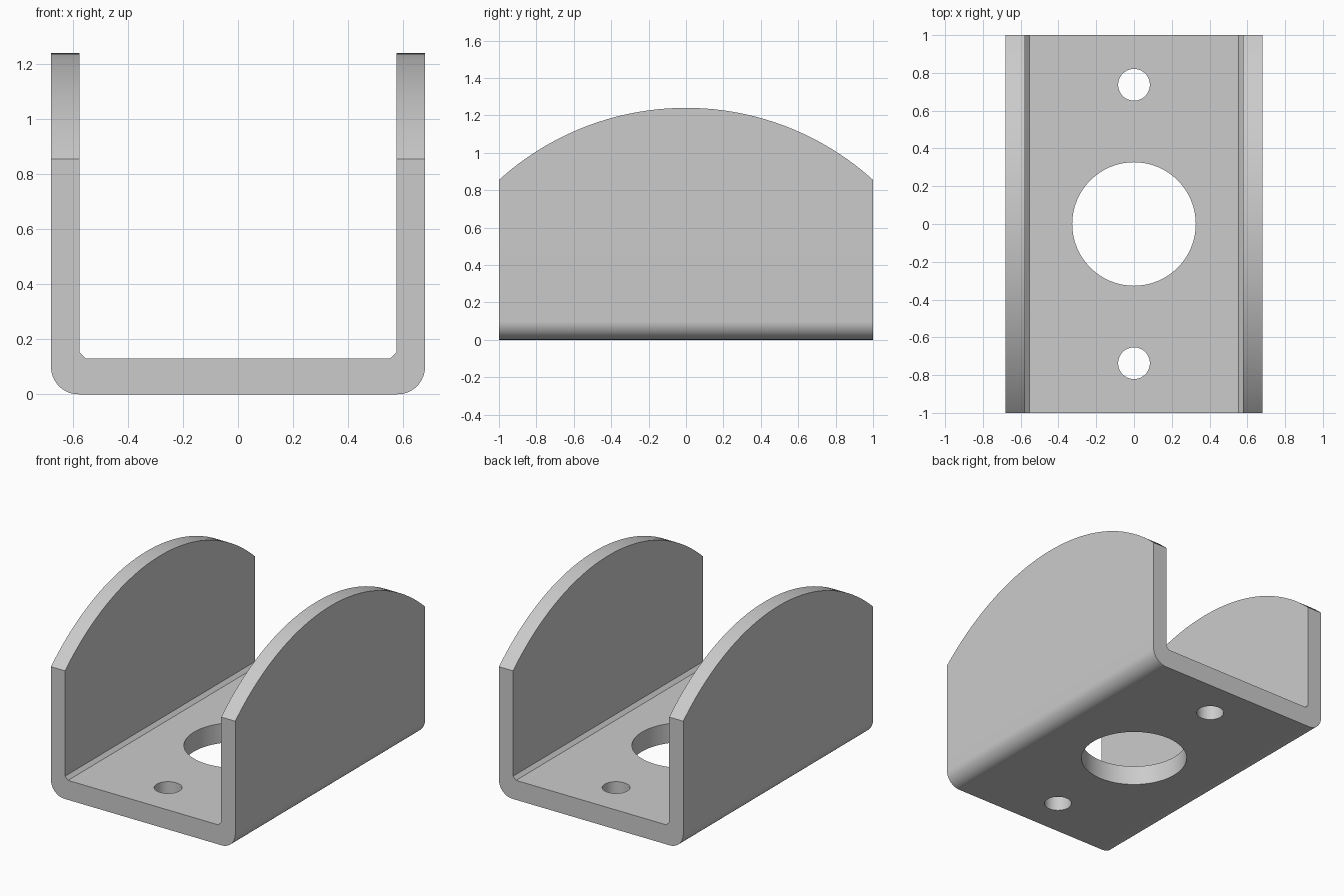
import bpy, bmesh, math
from mathutils import Matrix

cube = bpy.data.objects.get("Cube")
if cube:
    bpy.data.objects.remove(cube, do_unlink=True)

WIDTH, HEIGHT, WALL, FLOOR = 0.68, 1.24, 0.104, 0.13
BEND, CHAMFER = 0.1, 0.022
ARC_RADIUS = 1.491

# Plain grey metal
grey = bpy.data.materials.new("grey_metal")
grey.use_nodes = True
colour = (0.6, 0.6, 0.6, 1)
grey.diffuse_color = colour
grey.node_tree.nodes["Principled BSDF"].inputs["Base Color"].default_value = colour


def make_object(name, bm):
    bmesh.ops.recalc_face_normals(bm, faces=bm.faces)
    mesh = bpy.data.meshes.new(name)
    bm.to_mesh(mesh)
    bm.free()
    mesh.materials.append(grey)
    obj = bpy.data.objects.new(name, mesh)
    bpy.context.collection.objects.link(obj)
    return obj


def cylinder(name, radius, depth, matrix, sides):
    bm = bmesh.new()
    bmesh.ops.create_cone(bm, cap_ends=True, segments=sides, radius1=radius,
                          radius2=radius, depth=depth, matrix=matrix)
    obj = make_object(name, bm)
    obj.hide_render = True
    return obj


# U-shaped channel: half profile mirrored, then extruded front to back
half = [(WIDTH - WALL - CHAMFER, FLOOR), (WIDTH - WALL, FLOOR + CHAMFER),
        (WIDTH - WALL, HEIGHT + 0.1), (WIDTH, HEIGHT + 0.1)]
half = half[::-1]
inner = half[1:]
bend = [(WIDTH - BEND + BEND * math.cos(a), BEND - BEND * math.sin(a))
        for a in (math.pi / 2 * i / 16 for i in range(17))]
outer = [half[0]] + bend
right = inner[::-1] + outer
profile = right + [(-x, z) for x, z in reversed(right)]

bm = bmesh.new()
face = bm.faces.new([bm.verts.new((x, -1, z)) for x, z in profile])
grown = bmesh.ops.extrude_face_region(bm, geom=[face])["geom"]
bmesh.ops.translate(bm, vec=(0, 2, 0),
                    verts=[v for v in grown if isinstance(v, bmesh.types.BMVert)])
bracket = make_object("channel_bracket", bm)

# Cutters: crown of the side walls, large centre hole, two bolt holes
crown = cylinder("crown_cutter", ARC_RADIUS, 2,
                 Matrix.Translation((0, 0, HEIGHT - ARC_RADIUS))
                 @ Matrix.Rotation(math.pi / 2, 4, "Y"), 192)
cuts = [(crown, "INTERSECT")]
for name, radius, y in (("centre_hole_cutter", 0.327, 0),
                        ("front_bolt_hole_cutter", 0.084, -0.737),
                        ("back_bolt_hole_cutter", 0.084, 0.737)):
    cuts.append((cylinder(name, radius, 0.6, Matrix.Translation((0, y, 0)), 64),
                 "DIFFERENCE"))

bpy.ops.object.select_all(action="DESELECT")
bracket.select_set(True)
bpy.context.view_layer.objects.active = bracket
for cutter, operation in cuts:
    mod = bracket.modifiers.new(cutter.name, "BOOLEAN")
    mod.operation, mod.object, mod.solver = operation, cutter, "EXACT"
    bpy.ops.object.modifier_apply(modifier=mod.name)
    bpy.data.objects.remove(cutter, do_unlink=True)

bpy.ops.object.shade_smooth_by_angle(angle=math.radians(30))
